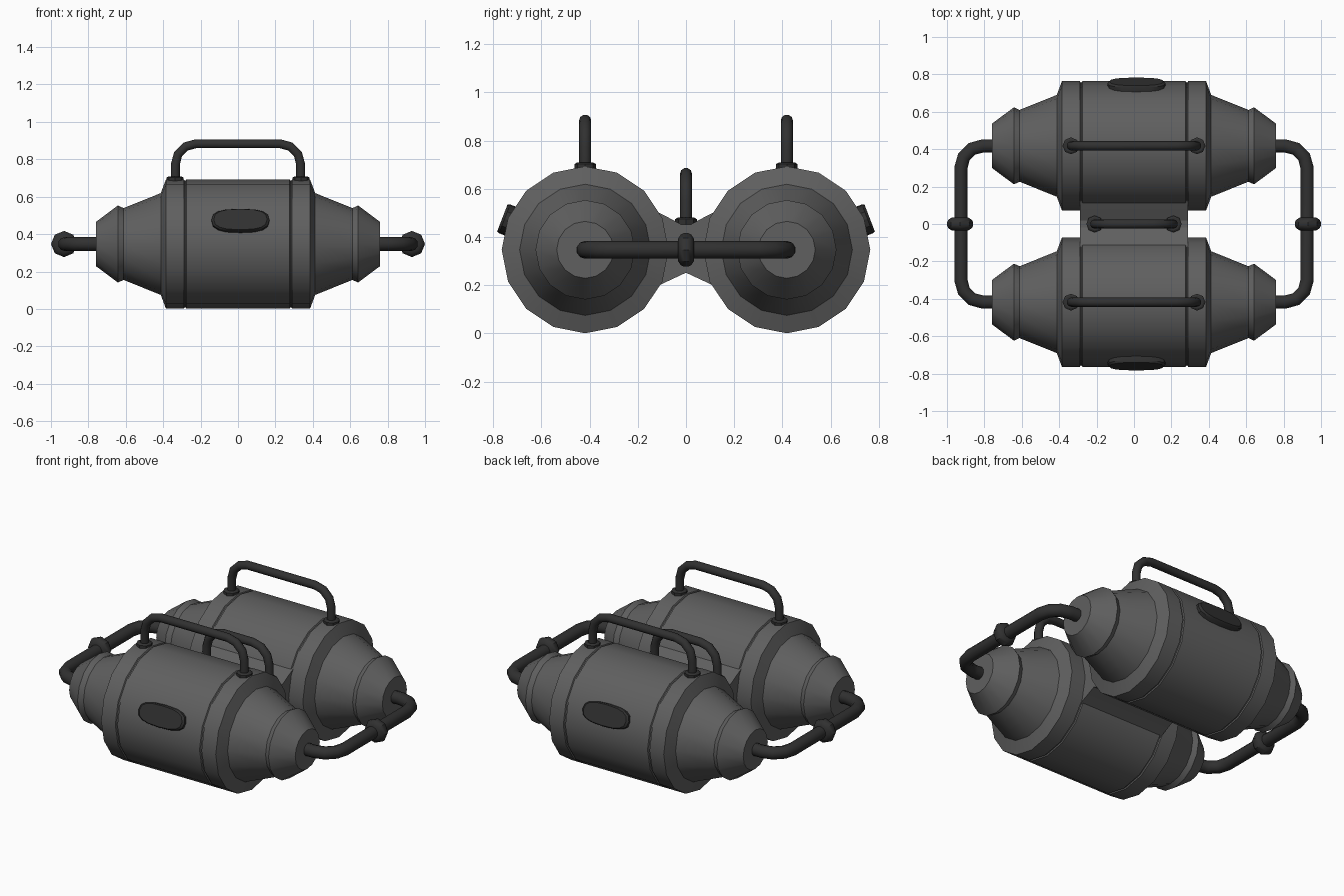
import bpy, bmesh, math
from mathutils import Vector, Matrix

if "Cube" in bpy.data.objects:
    bpy.data.objects.remove(bpy.data.objects["Cube"], do_unlink=True)

X, Y, Z = Vector((1, 0, 0)), Vector((0, 1, 0)), Vector((0, 0, 1))
TANK_Y, AXIS_Z, TANK_R = 0.418, 0.347, 0.346


def material(name, value):
    m = bpy.data.materials.new(name)
    m.use_nodes = True
    colour = (value, value, value, 1)
    m.diffuse_color = colour
    m.node_tree.nodes["Principled BSDF"].inputs["Base Color"].default_value = colour
    return m


grey = material("tank grey", 0.115)
dark = material("handle dark grey", 0.03)


def finish(name, bm, mat, angle=35):
    bmesh.ops.recalc_face_normals(bm, faces=bm.faces)
    mesh = bpy.data.meshes.new(name)
    bm.to_mesh(mesh)
    bm.free()
    mesh.materials.append(mat)
    ob = bpy.data.objects.new(name, mesh)
    bpy.context.collection.objects.link(ob)
    bpy.ops.object.select_all(action='DESELECT')
    bpy.context.view_layer.objects.active = ob
    ob.select_set(True)
    bpy.ops.object.shade_smooth_by_angle(angle=math.radians(angle))
    return ob


def skin(bm, rings):
    """Join successive vertex rings and cap both ends."""
    n = len(rings[0])
    for a, b in zip(rings, rings[1:]):
        for i in range(n):
            j = (i + 1) % n
            bm.faces.new((a[i], a[j], b[j], b[i]))
    bm.faces.new(rings[0])
    bm.faces.new(rings[-1])


def circle(bm, centre, u, v, r, n):
    return [bm.verts.new(centre + r * (math.cos(t) * u + math.sin(t) * v))
            for t in (2 * math.pi * i / n for i in range(n))]


def lathe(name, profile, axis, loc, n, mat, angle=27):
    bm = bmesh.new()
    u = X if axis == Z else Z
    v = axis.cross(u)
    skin(bm, [circle(bm, Vector(loc) + axis * d, u, v, r, n) for d, r in profile])
    return finish(name, bm, mat, angle)


def u_bar(name, origin, along, out, half, height, bend, r, mat):
    """Round bar: rises along 'out', bends, spans 'along', and returns."""
    pts = [(half, 0)]
    for k in range(4):
        t = math.radians(30 * k)
        pts.append((half - bend + bend * math.cos(t), height - bend + bend * math.sin(t)))
    pts += [(-a, b) for a, b in reversed(pts)]
    path = [Vector(origin) + along * a + out * b for a, b in pts]
    normal = along.cross(out)
    bm, rings = bmesh.new(), []
    for i, p in enumerate(path):
        d0 = (p - path[max(i - 1, 0)]).normalized()
        d1 = (path[min(i + 1, len(path) - 1)] - p).normalized()
        rings.append(circle(bm, p, normal, (d0 + d1).normalized().cross(normal), r, 10))
    skin(bm, rings)
    return finish(name, bm, mat, 40)


# Tank profile: half outline from the seam groove to the end, then mirrored
half = [(0.276, TANK_R), (0.28, TANK_R - 0.007), (0.286, TANK_R - 0.007), (0.29, TANK_R),
        (0.385, TANK_R), (0.413, 0.272), (0.612, 0.192), (0.642, 0.206), (0.76, 0.118)]
tank_profile = [(-d, r) for d, r in reversed(half)] + half

for s, side in ((-1, "front"), (1, "back")):
    y = s * TANK_Y
    lathe(side + "_tank", tank_profile, X, (0, y, AXIS_Z), 16, grey)

    # Carrying handle with its two mounting collars
    u_bar(side + "_top_handle", (0, y, 0.67), X, Z, 0.335, 0.213, 0.11, 0.025, dark)
    for e, end in ((-1, "right"), (1, "left")):
        lathe(f"{side}_{end}_collar", [(-0.02, 0.045), (0.012, 0.045), (0.018, 0.035)],
              Z, (e * 0.337, y, 0.69), 8, dark)

    # Oblong plate on the outer flank, tilted to follow the tank
    bm = bmesh.new()
    tilt = math.radians(21)
    out = Vector((0, s * math.cos(tilt), math.sin(tilt)))
    up = Vector((0, -s * math.sin(tilt), math.cos(tilt)))
    centre = Vector((0.013, y, AXIS_Z))
    rings = []
    for depth, size in ((0.31, 1), (0.358, 1), (0.368, 0.92)):
        ring = []
        for i in range(16):
            c, w = math.cos(math.pi * i / 8), math.sin(math.pi * i / 8)
            a = math.copysign(abs(c) ** 0.75, c) * 0.155 * size
            b = math.copysign(abs(w) ** 0.75, w) * 0.064 * size
            ring.append(bm.verts.new(centre + out * depth + X * a + up * b))
        rings.append(ring)
    skin(bm, rings)
    finish(side + "_flank_plate", bm, dark, 30)

# Waisted bridge between the tanks
bm = bmesh.new()
section = [(-0.15, 0.52), (-0.09, 0.49), (-0.02, 0.452), (0.02, 0.452), (0.09, 0.49), (0.15, 0.52),
           (0.15, 0.18), (0.09, 0.21), (0, 0.252), (-0.09, 0.21), (-0.15, 0.18)]
skin(bm, [[bm.verts.new((x, y, z)) for y, z in section] for x in (-0.288, 0.288)])
finish("bridge", bm, grey, 20)

# Small handle on the bridge
u_bar("bridge_handle", (0, 0, 0.43), X, Z, 0.21, 0.232, 0.11, 0.025, dark)

for e, end in ((-1, "right"), (1, "left")):
    lathe(f"bridge_{end}_collar", [(-0.03, 0.045), (0.012, 0.045), (0.018, 0.035)],
          Z, (e * 0.21, 0, 0.462), 8, dark)

    # End pipe linking both tanks, with a swollen joint at the middle
    u_bar(end + "_end_pipe", (e * 0.73, 0, AXIS_Z), Y, X * e, TANK_Y, 0.196, 0.12, 0.037, dark)
    lathe(end + "_pipe_joint", [(-0.034, 0.045), (-0.022, 0.063), (-0.008, 0.07),
                                (0.008, 0.07), (0.022, 0.063), (0.034, 0.045)],
          Y, (e * 0.93, 0, AXIS_Z), 8, dark, 40)
